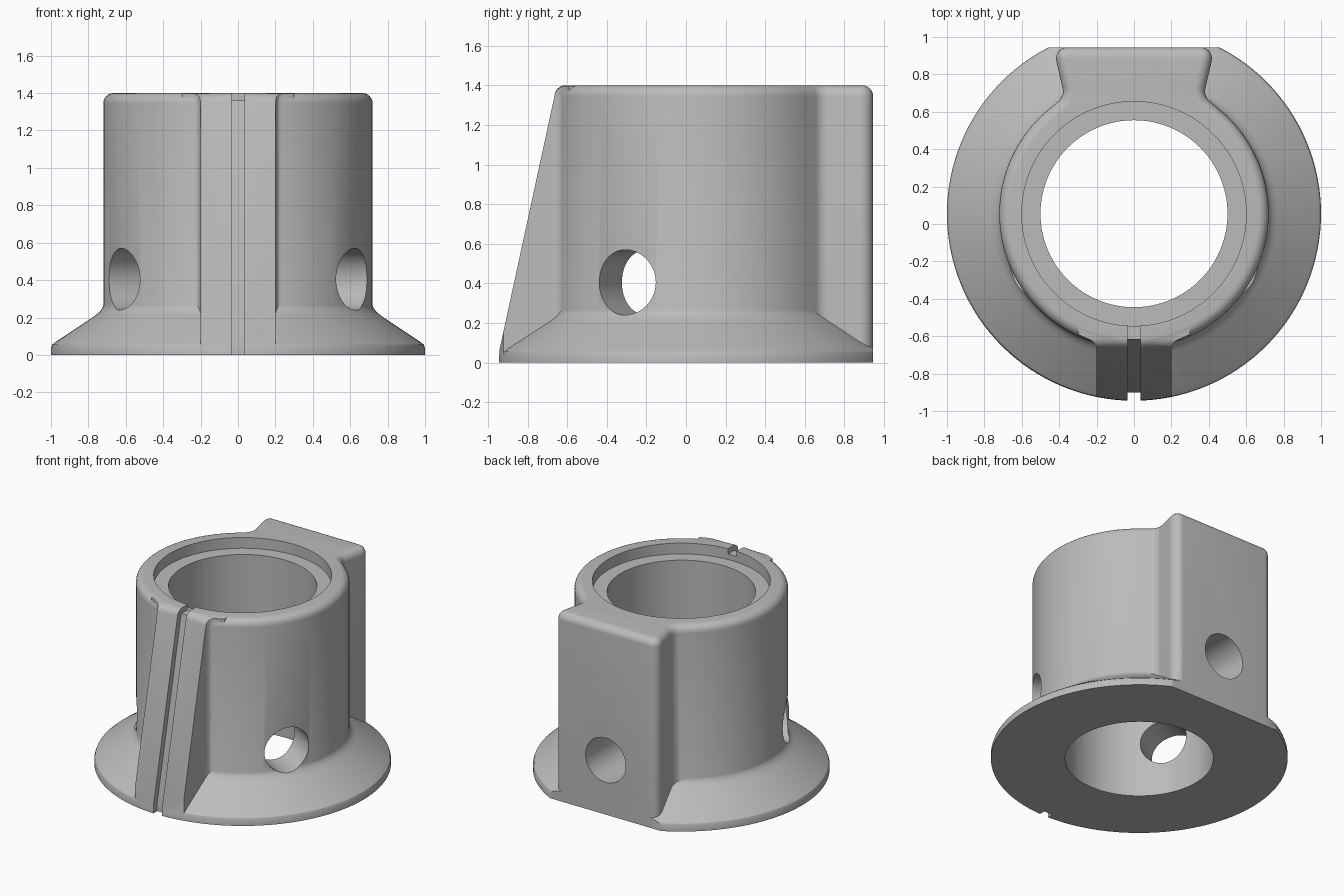
import bpy
import bmesh
from math import sin, cos, tan, pi, radians
from mathutils import Vector, Matrix

cube = bpy.data.objects.get("Cube")
if cube:
    bpy.data.objects.remove(cube, do_unlink=True)

CY = 0.055      # axis of the bore
BACK = 0.945    # flat back face
TOP = 1.40

grey = bpy.data.materials.new("plain grey")
grey.use_nodes = True
grey.diffuse_color = (0.5, 0.5, 0.5, 1)
grey.node_tree.nodes["Principled BSDF"].inputs["Base Color"].default_value = (0.5, 0.5, 0.5, 1)


def finish(name, bm):
    bmesh.ops.recalc_face_normals(bm, faces=bm.faces)
    mesh = bpy.data.meshes.new(name)
    bm.to_mesh(mesh)
    bm.free()
    mesh.materials.append(grey)
    obj = bpy.data.objects.new(name, mesh)
    bpy.context.collection.objects.link(obj)
    return obj


def prism(name, points, shift, bevel=0):
    """Extrude a closed outline of 3D points, rounding the far rim if asked."""
    bm = bmesh.new()
    face = bm.faces.new([bm.verts.new(p) for p in points])
    new = bmesh.ops.extrude_face_region(bm, geom=[face])["geom"]
    bmesh.ops.translate(bm, vec=shift, verts=[v for v in new if isinstance(v, bmesh.types.BMVert)])
    if bevel:
        rim = [e for e in new if isinstance(e, bmesh.types.BMEdge)]
        bmesh.ops.bevel(bm, geom=rim, offset=bevel, segments=6, profile=0.5,
                        affect='EDGES', clamp_overlap=False)
    return finish(name, bm)


def cylinder(name, radius, depth, matrix, sides=96):
    bm = bmesh.new()
    bmesh.ops.create_cone(bm, cap_ends=True, segments=sides, radius1=radius,
                          radius2=radius, depth=depth, matrix=matrix)
    return finish(name, bm)


def fillet(a, corner, c, r, n=8):
    """Arc of radius r rounding the corner between a and c."""
    p = Vector(corner)
    d1, d2 = (Vector(a) - p).normalized(), (Vector(c) - p).normalized()
    half = d1.angle(d2) / 2
    leg = r / tan(half)
    mid = p + (d1 + d2).normalized() * r / sin(half)
    u, v = (p + d1 * leg - mid).normalized(), (p + d2 * leg - mid).normalized()
    return [mid + u.slerp(v, i / n) * r for i in range(n + 1)]


def combine(target, other, operation):
    mod = target.modifiers.new(operation.lower(), 'BOOLEAN')
    mod.operation, mod.solver, mod.object = operation, 'EXACT', other
    bpy.context.view_layer.objects.active = target
    bpy.ops.object.modifier_apply(modifier=mod.name)
    bpy.data.objects.remove(other, do_unlink=True)


def mirrored(side):
    """Right half outline plus its mirror image, as one loop."""
    return side + [Vector((-p.x, p.y)) for p in reversed(side)]


# Conical flange, turned about the bore axis
bm = bmesh.new()
profile = [(0, 0), (1, 0), (1, 0.035), (0.993, 0.055), (0.975, 0.07), (0.765, 0.21),
           (0.74, 0.23), (0.725, 0.25), (0.715, 0.28), (0, 0.28)]
verts = [bm.verts.new((r, CY, z)) for r, z in profile]
edges = [bm.edges.new(pair) for pair in zip(verts, verts[1:])]
bmesh.ops.spin(bm, geom=verts + edges, cent=(0, CY, 0), axis=(0, 0, 1),
               angle=2 * pi, steps=128, use_merge=True)
bmesh.ops.remove_doubles(bm, verts=bm.verts, dist=0.0005)
body = finish("knob_body", bm)

# Barrel with the dovetail block at the back
start, end = -pi / 2, radians(51)
side = [Vector((0.72 * cos(a), CY + 0.72 * sin(a)))
        for a in (start + (end - start) * (i + 0.5) / 48 for i in range(48))]
neck, heel = (0.372, 0.683), (0.432, BACK)
side += fillet((0.455, 0.615), neck, heel, 0.07)
side += fillet(neck, heel, (0, BACK), 0.06)
barrel = prism("barrel", [(p.x, p.y, 0.02) for p in mirrored(side)], (0, 0, TOP - 0.02), 0.055)
for v in barrel.data.vertices:
    v.co.z = min(v.co.z, TOP)
combine(body, barrel, 'UNION')

# Sloping front rib: plan outline trimmed to a side profile
side = [Vector((0.3, -0.5)), Vector((0.3, -0.59))]
side += fillet((0.3, -0.59), (0.2, -0.635), (0.2, -0.9), 0.06)
side += [Vector((x, CY - (0.998 ** 2 - x * x) ** 0.5)) for x in (0.2, 0.15, 0.1, 0.05)]
rib = prism("front_rib", [(p.x, p.y, 0.02) for p in mirrored(side)], (0, 0, 1.5))
toe, crest, tail = (-0.945, 0.05), (-0.653, TOP - 0.002), (-0.52, TOP - 0.002)
trim = [Vector((-0.45, 0.01)), Vector((-0.96, 0.01)), Vector((-0.96, 0.05)), Vector(toe)]
trim += fillet(toe, crest, tail, 0.06) + [Vector(tail), Vector((-0.52, 1.2)), Vector((-0.45, 1.2))]
combine(rib, prism("rib_trim", [(-0.5, p.x, p.y) for p in trim], (1, 0, 0)), 'INTERSECT')
combine(body, rib, 'UNION')

# Flat back
flat = [(-2, BACK - 0.0005, -1), (2, BACK - 0.0005, -1), (2, 2, -1), (-2, 2, -1)]
combine(body, prism("back_cut", flat, (0, 0, 4)), 'DIFFERENCE')

# Bore and shallow counterbore
combine(body, cylinder("bore", 0.5, 4, Matrix.Translation((0, CY, 0.5))), 'DIFFERENCE')
combine(body, cylinder("counterbore", 0.6, 0.4, Matrix.Translation((0, CY, TOP + 0.12))), 'DIFFERENCE')

# Three radial screw holes
for degrees in (90, 210, 330):
    a = radians(degrees)
    matrix = (Matrix.Translation((0.75 * cos(a), CY + 0.75 * sin(a), 0.405))
              @ Matrix.Rotation(a, 4, 'Z') @ Matrix.Rotation(pi / 2, 4, 'Y'))
    combine(body, cylinder("screw_hole", 0.165, 1, matrix, 48), 'DIFFERENCE')

# Pointer groove down the rib and across the rim
groove = [(-0.9, -0.1), (-0.9, 0.06), (-0.617, 1.36), (-0.5, 1.36),
          (-0.5, 1.6), (-1.2, 1.6), (-1.2, -0.1)]
combine(body, prism("groove", [(-0.035, y, z) for y, z in groove], (0.07, 0, 0)), 'DIFFERENCE')

# Smooth shading with crisp edges
bpy.ops.object.select_all(action='DESELECT')
body.select_set(True)
bpy.context.view_layer.objects.active = body
bpy.ops.object.shade_smooth_by_angle(angle=radians(30))
